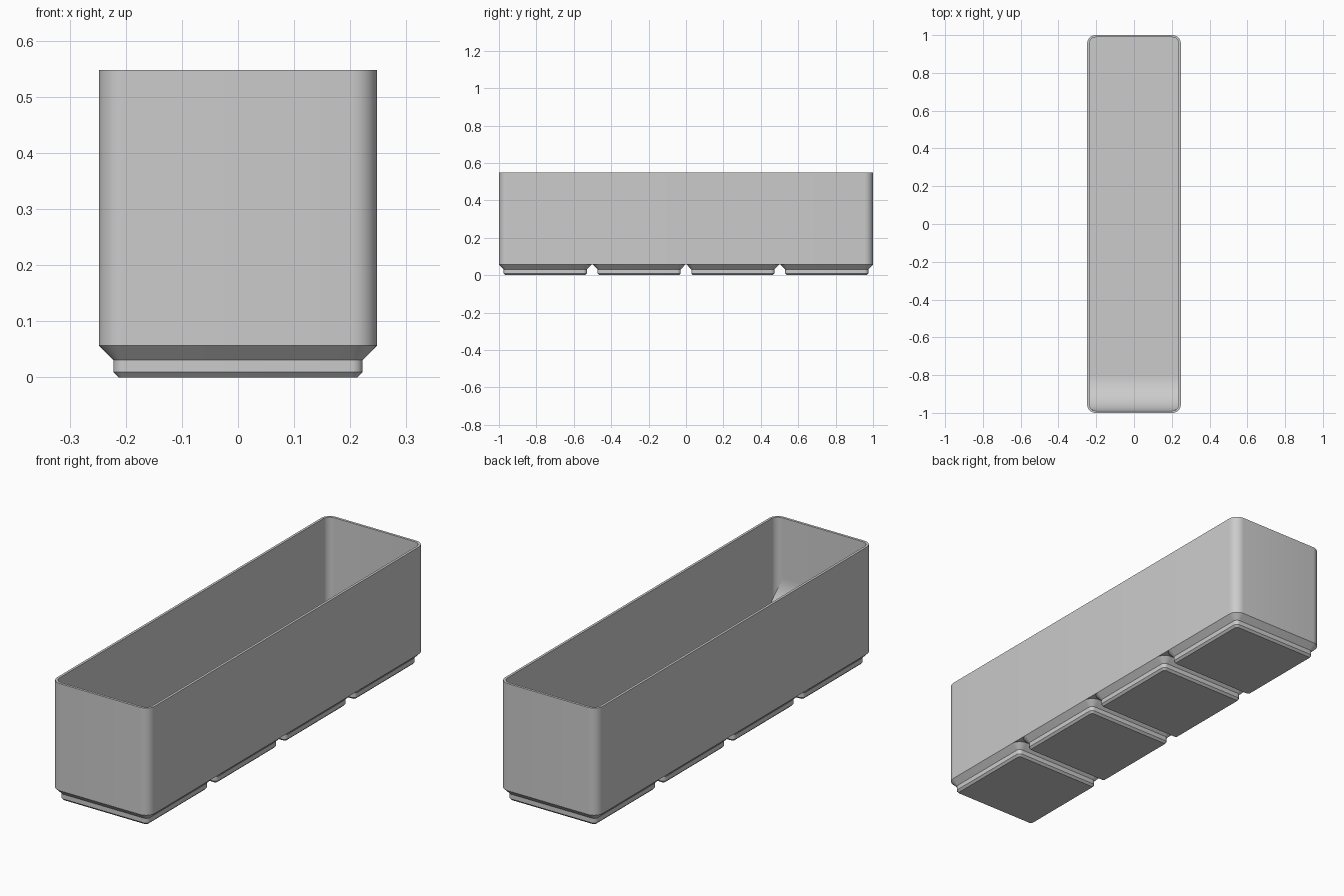
import bpy, bmesh, math

cube = bpy.data.objects.get("Cube")
if cube:
    bpy.data.objects.remove(cube, do_unlink=True)

HALF_X, HALF_Y, HEIGHT = 0.248, 1.0, 0.548
BASE, FLOOR = 0.057, 0.084        # top of the feet, inner floor
WALL, CORNER = 0.0113, 0.045      # wall thickness, outer corner radius
PITCH = 0.5015                    # spacing of the feet
SCOOP = 0.185                     # radius of the inner front ramp
STEPS = 8

grey = bpy.data.materials.new("grey plastic")
grey.use_nodes = True
grey.diffuse_color = (0.6, 0.6, 0.6, 1)
grey.node_tree.nodes["Principled BSDF"].inputs["Base Color"].default_value = grey.diffuse_color


def make_object(name, bm):
    bmesh.ops.recalc_face_normals(bm, faces=bm.faces)
    mesh = bpy.data.meshes.new(name)
    bm.to_mesh(mesh)
    bm.free()
    mesh.materials.append(grey)
    obj = bpy.data.objects.new(name, mesh)
    bpy.context.collection.objects.link(obj)
    bpy.ops.object.select_all(action='DESELECT')
    obj.select_set(True)
    bpy.context.view_layer.objects.active = obj
    bpy.ops.object.shade_smooth_by_angle(angle=math.radians(30))
    return obj


def ring(bm, hx, hy, radius, z):
    """Rounded rectangle of vertices at height z."""
    verts = []
    for quarter, (sx, sy) in enumerate([(1, 1), (-1, 1), (-1, -1), (1, -1)]):
        for i in range(STEPS + 1):
            a = math.pi / 2 * (quarter + i / STEPS)
            verts.append(bm.verts.new((sx * (hx - radius) + radius * math.cos(a),
                                       sy * (hy - radius) + radius * math.sin(a), z)))
    return verts


def bridge(bm, rows):
    """Join successive closed rings with quads."""
    for low, high in zip(rows, rows[1:]):
        n = len(low)
        for i in range(n):
            j = (i + 1) % n
            bm.faces.new((low[i], low[j], high[j], high[i]))


# Open box: outer wall, rim, inner wall and floor
in_x, in_y, in_r = HALF_X - WALL, HALF_Y - WALL, CORNER - WALL
bm = bmesh.new()
rows = [ring(bm, HALF_X, HALF_Y, CORNER, BASE),
        ring(bm, HALF_X, HALF_Y, CORNER, HEIGHT),
        ring(bm, in_x, in_y, in_r, HEIGHT),
        ring(bm, in_x, in_y, in_r, FLOOR)]
bridge(bm, rows)
bm.faces.new(rows[0])
bm.faces.new(rows[-1])
make_object("box_body", bm)

# Curved ramp inside the front wall, following the rounded inner corners
bm = bmesh.new()
rows = []
for i in range(25):
    a = math.pi / 2 * i / 24
    y = -in_y + SCOOP * (1 - math.cos(a))
    z = FLOOR + SCOOP * (1 - math.sin(a))
    dy = max(0, in_r - in_y - y)
    w = in_x - in_r + math.sqrt(max(0, in_r ** 2 - dy ** 2))
    rows.append([bm.verts.new((-w, y, z)), bm.verts.new((w, y, z))])
for a, b in zip(rows, rows[1:]):
    bm.faces.new((a[0], a[1], b[1], b[0]))
ramp = make_object("front_ramp", bm)
if ramp.data.polygons[0].normal.y < 0:
    ramp.data.flip_normals()

# Four stepped feet: inset from the body edge at each height
FOOT_PROFILE = [(0.035, 0), (0.0257, 0.0096), (0.0257, 0.031), (0, BASE)]
for k in range(4):
    bm = bmesh.new()
    rows = [ring(bm, HALF_X - inset, HALF_X - inset, CORNER - inset, z)
            for inset, z in FOOT_PROFILE]
    bridge(bm, rows)
    bm.faces.new(rows[0])
    foot = make_object(f"foot_{k + 1}", bm)
    foot.location.y = (k - 1.5) * PITCH
